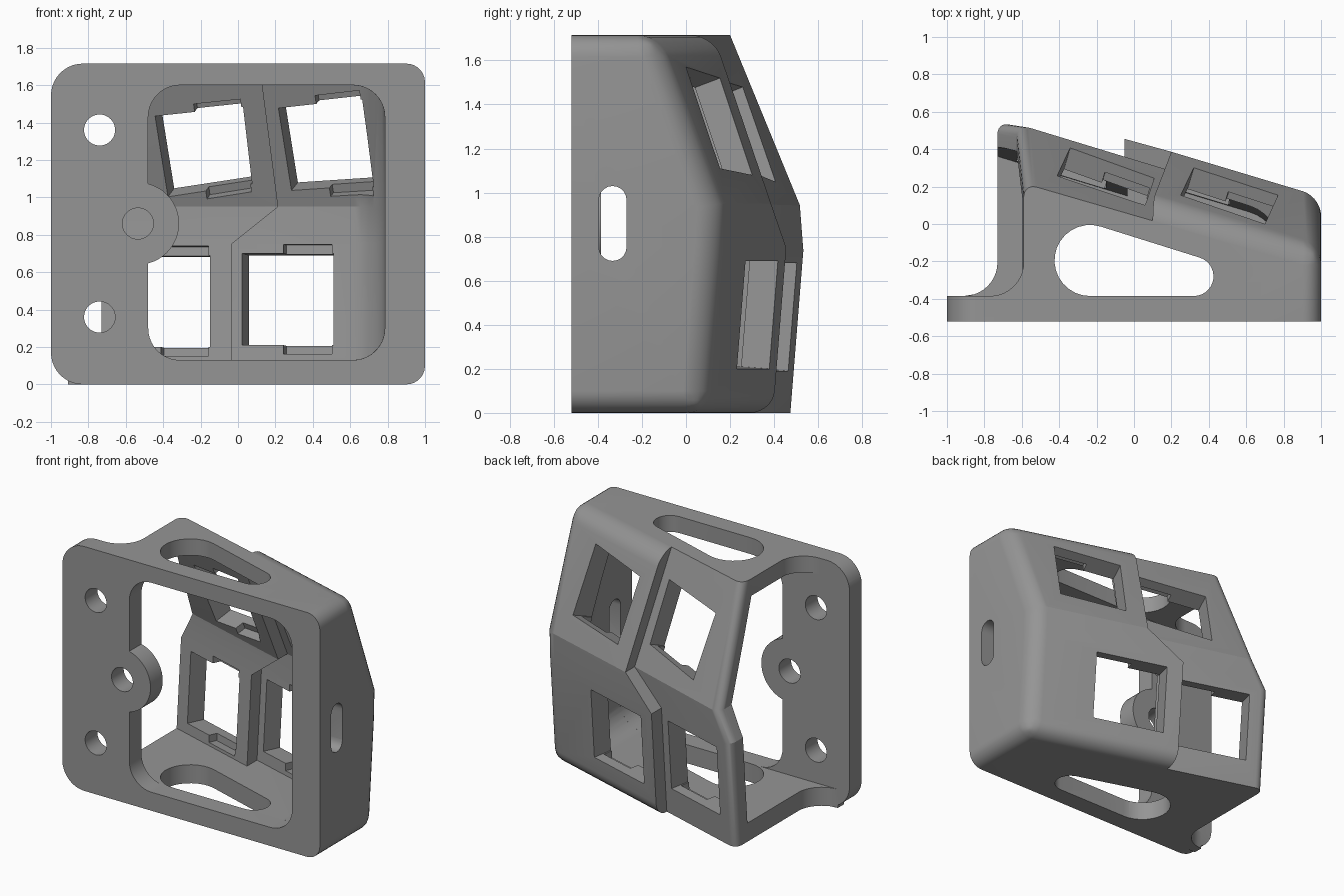
import bpy, bmesh, math
from mathutils import Vector

if "Cube" in bpy.data.objects:
    bpy.data.objects.remove(bpy.data.objects["Cube"])

FRONT, TOP, WALL = -0.52, 1.715, 0.14
grey = bpy.data.materials.new("grey_plastic")
grey.diffuse_color = (0.30, 0.30, 0.30, 1)
grey.use_nodes = True
grey.node_tree.nodes["Principled BSDF"].inputs["Base Color"].default_value = grey.diffuse_color


def lerp(table, z):
    for (z0, a), (z1, b) in zip(table, table[1:]):
        if z <= z1:
            return a + (b - a) * (z - z0) / (z1 - z0)
    return table[-1][1]


# Left edge and step between the two columns, by height
def left_x(z):
    return lerp([(0, -0.73), (0.75, -0.73), (1.0, -0.6), (TOP, -0.59)], z)


def step_x(z):
    return lerp([(0, -0.05), (0.75, -0.05), (0.95, 0.2), (TOP, 0.1)], z)


# Tilted back planes of each column
def left_y(x, z):
    return min(0.53 - 0.305 * (x + 0.66) + 0.08 * (z - 0.75),
               0.2 - 0.29 * (x + 0.53) - 0.4 * (z - TOP))


def right_y(x, z):
    return min(0.45 - 0.3 * (x + 0.02) + 0.08 * (z - 0.8),
               0.15 - 0.3 * (x - 0.1) - 0.38 * (z - 1.65))


def loft(name, rings, rule=None, radius=0.1):
    """Solid through rings of points; edges picked by the rule are rounded."""
    bm = bmesh.new()
    vs = [[bm.verts.new(p) for p in r] for r in rings]
    n = len(rings[0])
    for a, b in zip(vs, vs[1:]):
        for i in range(n):
            bm.faces.new((a[i], a[(i + 1) % n], b[(i + 1) % n], b[i]))
    bm.faces.new(vs[0][::-1])
    bm.faces.new(vs[-1])
    if rule:
        edges = [e for e in bm.edges if rule(e.verts[0].co, e.verts[1].co)]
        bmesh.ops.bevel(bm, geom=edges, offset=radius, segments=7, profile=0.5,
                        affect='EDGES', clamp_overlap=True)
    bmesh.ops.connect_verts_nonplanar(bm, angle_limit=0.01, faces=bm.faces[:])
    bmesh.ops.recalc_face_normals(bm, faces=bm.faces[:])
    me = bpy.data.meshes.new(name)
    bm.to_mesh(me)
    bm.free()
    me.materials.append(grey)
    ob = bpy.data.objects.new(name, me)
    bpy.context.collection.objects.link(ob)
    return ob


def column(name, zs, xa, xb, y0, back, inset=0, rule=None, radius=0.1):
    rings = []
    for z in zs:
        a, b = xa(z), xb(z)
        rings.append([(a, y0, z), (b, y0, z), (b, back(b, z) - inset, z),
                      (a, back(a, z) - inset, z)])
    return loft(name, rings, rule, radius)


def prism(name, pts, axis, lo, hi):
    place = {'x': lambda p, t: (t, p[0], p[1]), 'y': lambda p, t: (p[0], t, p[1]),
             'z': lambda p, t: (p[0], p[1], t)}[axis]
    return loft(name, [[place(p, t) for p in pts] for t in (lo, hi)])


def arc(cx, cy, r, a0, a1, n=10):
    return [(cx + r * math.cos(math.radians(a0 + (a1 - a0) * i / n)),
             cy + r * math.sin(math.radians(a0 + (a1 - a0) * i / n))) for i in range(n + 1)]


def circle(cx, cy, r):
    return arc(cx, cy, r, 0, 352.5, 47)


def combine(body, tool, op):
    m = body.modifiers.new("join", 'BOOLEAN')
    m.operation, m.object, m.solver = op, tool, 'EXACT'
    bpy.context.view_layer.objects.active = body
    bpy.ops.object.modifier_apply(modifier=m.name)
    bpy.data.objects.remove(tool)


def same(u, v):
    return abs(u - v) < 1e-4


# Right column: rounded at its right side and along top and bottom back edges
def right_rule(p, q):
    ends = same(p.z, q.z) and (same(p.z, 0) or same(p.z, TOP))
    back = p.y > FRONT + 0.01 and q.y > FRONT + 0.01
    side = same(p.x, 1) and same(q.x, 1)
    return (back and ends) or (side and back) or (side and ends)


ZS = [0, 0.75, 0.95, TOP]
body = column("housing", ZS, step_x, lambda z: 1.0, FRONT, right_y, 0, right_rule, 0.1)

# Left column, rounded only on its outer back corner
left = column("left_column", ZS, left_x, lambda z: step_x(z) + 0.08, FRONT, left_y, 0,
              lambda p, q: same(p.x, left_x(p.z)) and same(q.x, left_x(q.z))
              and p.y > 0 and q.y > 0, 0.07)
combine(body, left, 'UNION')

# Mounting plate
plate = arc(-0.83, 0.17, 0.17, 180, 270) + [(0.5, 0), (0.5, TOP)] + arc(-0.83, TOP - 0.17, 0.17, 90, 180)
combine(body, prism("plate", plate, 'y', FRONT, -0.385), 'UNION')

# Concave fillets between plate and end walls
for x, lo, hi in ((-0.73, 0, 0.3), (-0.59, 1.4, TOP)):
    pts = arc(x - 0.18, -0.205, 0.18, 0, -90) + [(x - 0.18, -0.45), (x + 0.05, -0.45), (x + 0.05, -0.205)]
    combine(body, prism("fillet", pts, 'z', lo, hi), 'UNION')

# Hollow inside, open on the left
CZ = [0.13, 0.75, 0.95, 1.6]
cav = column("left_cavity", CZ, lambda z: -1.2, lambda z: step_x(z) + 0.02, -0.385, left_y, WALL)
combine(body, cav, 'DIFFERENCE')


def cavity_rule(p, q):
    ends = same(p.z, q.z) and (same(p.z, 0.13) or same(p.z, 1.6))
    return same(p.x, 0.785) and same(q.x, 0.785) and (ends or (p.y > -0.38 and q.y > -0.38))


cav = column("right_cavity", CZ, lambda z: step_x(z) + 0.015, lambda z: 0.785, -0.385,
             right_y, WALL, cavity_rule, 0.17)
combine(body, cav, 'DIFFERENCE')

# Front opening
opening = (arc(-0.31, 0.3, 0.17, 180, 270) + arc(0.615, 0.3, 0.17, 270, 360)
           + arc(0.615, 1.43, 0.17, 0, 90) + arc(-0.31, 1.43, 0.17, 90, 180))
combine(body, prism("opening", opening, 'y', -0.6, -0.38), 'DIFFERENCE')

# Round screw boss, then the three screw holes
combine(body, prism("boss", circle(-0.535, 0.86, 0.22), 'y', FRONT, -0.385), 'UNION')
for x, z in ((-0.74, 1.36), (-0.74, 0.36), (-0.535, 0.86)):
    combine(body, prism("hole", circle(x, z, 0.083), 'y', -0.7, -0.3), 'DIFFERENCE')

# Tapered slot through top and bottom walls
slot = arc(-0.235, -0.195, 0.19, 270, 73, 16) + arc(0.32, -0.28, 0.105, 73, -90, 14)
combine(body, prism("slot", slot, 'z', -0.2, 2), 'DIFFERENCE')

# Cable slot in the right wall
cable = arc(-0.333, 0.967, 0.063, 0, 180) + arc(-0.333, 0.753, 0.063, 180, 360)
combine(body, prism("cable_slot", cable, 'x', 0.7, 1.2), 'DIFFERENCE')

# Square switch windows: bottom left, bottom right, top right, top left as (x, z)
windows = [(left_y, [(-0.59, 0.19), (-0.11, 0.19), (-0.11, 0.68), (-0.59, 0.68)]),
           (right_y, [(0.06, 0.2), (0.55, 0.2), (0.55, 0.69), (0.06, 0.69)]),
           (left_y, [(-0.34, 1.05), (0.11, 1.12), (0.06, 1.53), (-0.41, 1.48)]),
           (right_y, [(0.32, 1.08), (0.77, 1.11), (0.70, 1.57), (0.25, 1.52)])]
for back, pts in windows:
    c = [Vector((x, back(x, z), z)) for x, z in pts]
    n = (c[2] - c[0]).cross(c[1] - c[3]).normalized()
    n = n if n.y > 0 else -n

    def at(u, v):
        return c[0].lerp(c[1], u).lerp(c[3].lerp(c[2], u), v)

    def cut(u0, u1, v0, v1, out, deep):
        quad = [at(u0, v0), at(u1, v0), at(u1, v1), at(u0, v1)]
        combine(body, loft("cut", [[p + n * d for p in quad] for d in (out, deep)]), 'DIFFERENCE')

    cut(0, 1, 0, 1, 0.06, -0.17)
    # clip recess on the inside
    cut(0.45, 0.98, -0.1, 1.1, -0.07, -0.17)

bpy.ops.object.select_all(action='DESELECT')
body.select_set(True)
bpy.context.view_layer.objects.active = body
bpy.ops.object.shade_smooth_by_angle(angle=math.radians(20))
